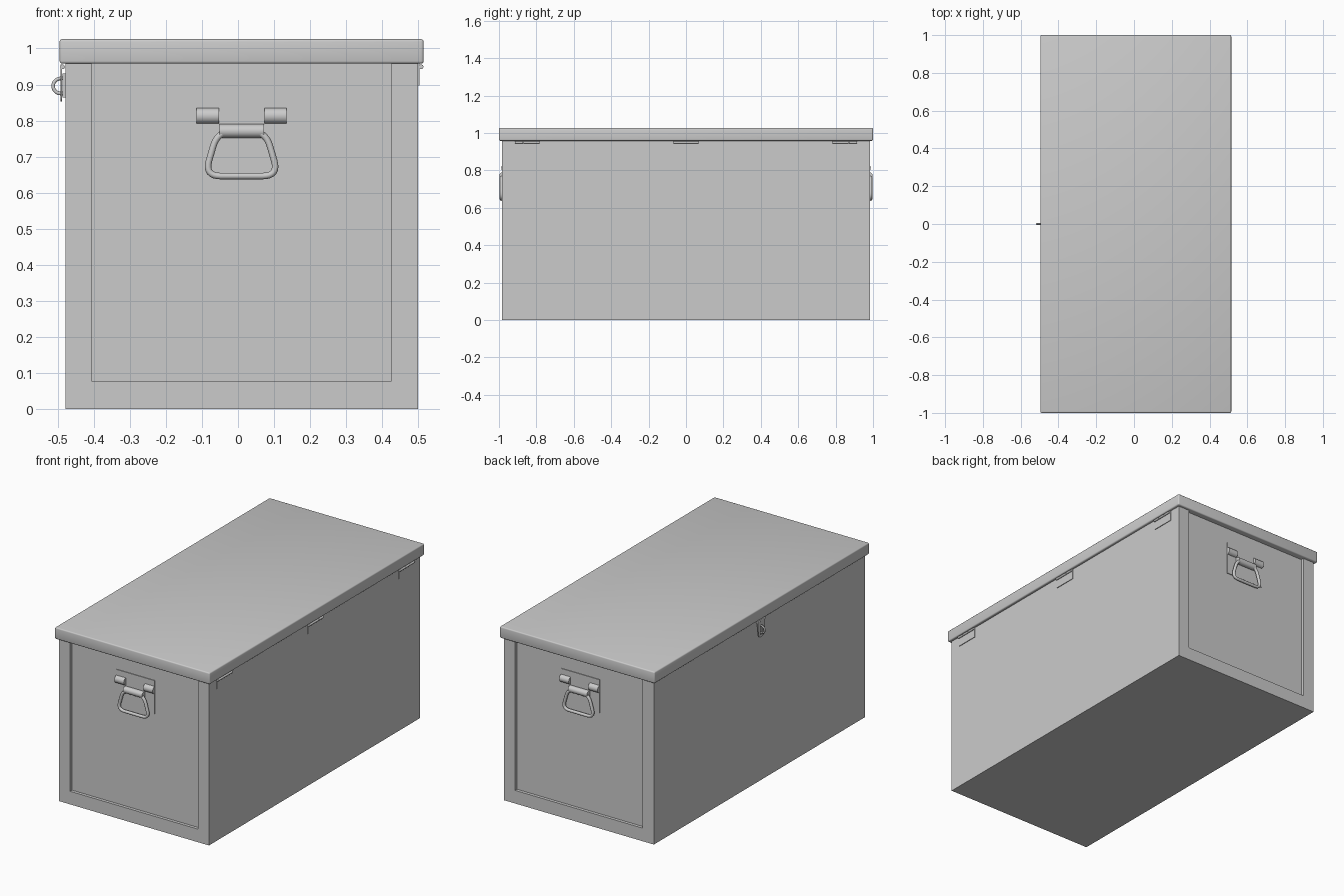
import bpy, bmesh, math
from mathutils import Vector, Matrix

if "Cube" in bpy.data.objects:
    bpy.data.objects.remove(bpy.data.objects["Cube"])

CX = 0.01  # body and end handles are centred slightly off x = 0


def activate(ob):
    bpy.ops.object.select_all(action='DESELECT')
    ob.select_set(True)
    bpy.context.view_layer.objects.active = ob


def smooth(ob):
    activate(ob)
    bpy.ops.object.shade_smooth_by_angle(angle=math.radians(35))
    return ob


def from_bmesh(name, bm):
    me = bpy.data.meshes.new(name)
    bm.to_mesh(me)
    bm.free()
    ob = bpy.data.objects.new(name, me)
    bpy.context.collection.objects.link(ob)
    return ob


def box(name, lo, hi, bevel=0.0, segments=2):
    lo, hi = Vector(lo), Vector(hi)
    bm = bmesh.new()
    bmesh.ops.create_cube(bm, size=1, matrix=Matrix.Translation((lo + hi) / 2) @ Matrix.Diagonal((*(hi - lo), 1)))
    if bevel:
        bmesh.ops.bevel(bm, geom=bm.edges[:], offset=bevel, segments=segments, profile=0.5, affect='EDGES')
    ob = from_bmesh(name, bm)
    return smooth(ob) if bevel else ob


def cylinder(name, centre, radius, length, axis, sides=24):
    bm = bmesh.new()
    rot = Matrix.Rotation(math.pi / 2, 4, 'Y' if axis == 'X' else 'X')
    bmesh.ops.create_cone(bm, cap_ends=True, segments=sides, radius1=radius, radius2=radius,
                          depth=length, matrix=Matrix.Translation(centre) @ rot)
    return smooth(from_bmesh(name, bm))


def rounded(corners, r, steps=6):
    """Closed 2D outline with filleted corners."""
    out, n = [], len(corners)
    for i in range(n):
        p = Vector(corners[i])
        a = p + (Vector(corners[i - 1]) - p).normalized() * r
        b = p + (Vector(corners[(i + 1) % n]) - p).normalized() * r
        for k in range(steps + 1):
            t = k / steps
            out.append(a * (1 - t) ** 2 + p * 2 * t * (1 - t) + b * t * t)
    return out


def curve(name, splines, cyclic, **props):
    cu = bpy.data.curves.new(name, 'CURVE')
    for key, value in props.items():
        setattr(cu, key, value)
    for pts in splines:
        sp = cu.splines.new('POLY')
        sp.points.add(len(pts) - 1)
        for q, p in zip(sp.points, pts):
            q.co = (*p, 0, 1) if len(p) == 2 else (*p, 1)
        sp.use_cyclic_u = cyclic
    ob = bpy.data.objects.new(name, cu)
    bpy.context.collection.objects.link(ob)
    return ob


def tube(name, pts, radius, cyclic):
    ob = curve(name, [pts], cyclic, dimensions='3D', bevel_depth=radius,
               bevel_resolution=4, use_fill_caps=True)
    activate(ob)
    bpy.ops.object.convert(target='MESH')
    return smooth(bpy.context.object)


# Chest body with a recessed panel at each end
body = box("chest_body", (-0.479, -0.983, 0), (0.499, 0.983, 0.965))
for s, end in ((-1, "front"), (1, "back")):
    y0, y1 = sorted((s * 0.965, s * 1.05))
    cutter = box(end + "_panel_cutter", (CX - 0.416, y0, 0.077), (CX + 0.416, y1, 1.0))
    cutter.hide_render = True
    cutter.hide_set(True)
    mod = body.modifiers.new(end + "_recess", 'BOOLEAN')
    mod.operation = 'DIFFERENCE'
    mod.solver = 'EXACT'
    mod.object = cutter

# Overhanging lid
box("lid", (-0.495, -1, 0.958), (0.515, 1, 1.026), bevel=0.007, segments=3)

# Carrying handle on both ends
for s, end in ((-1, "front"), (1, "back")):
    y0, y1 = sorted((s * 0.960, s * 0.969))
    box(end + "_handle_plate", (CX - 0.125, y0, 0.671), (CX + 0.125, y1, 0.868))
    for side, name in ((-1, "left"), (1, "right")):
        cylinder(f"{end}_{name}_handle_knuckle", (CX + side * 0.094, s * 0.966, 0.813), 0.022, 0.062, 'X')
    cylinder(end + "_handle_sleeve", (CX, s * 0.979, 0.771), 0.019, 0.124, 'X')
    outline = rounded([(-0.066, 0.772), (0.066, 0.772), (0.103, 0.646), (-0.103, 0.646)], 0.045, 8)
    tube(end + "_handle_loop", [(CX + p.x, s * 0.987, p.y) for p in outline], 0.009, True)

# Three hinges along the right side
for i, y in enumerate((-0.848, 0, 0.848)):
    box(f"hinge_leaf_{i}", (0.497, y - 0.066, 0.897), (0.503, y + 0.066, 0.958))
    for k in (-1, 0, 1):
        cylinder(f"hinge_knuckle_{i}_{k + 1}", (0.508, y + k * 0.044, 0.949), 0.0065, 0.043, 'Y', 16)

# Hasp on the left side: strap with slot, base plate, pivot and staple
strap = rounded([(-0.034, 0.955), (-0.034, 0.915), (-0.022, 0.853), (0.022, 0.853), (0.034, 0.915), (0.034, 0.955)], 0.016)
slot = rounded([(-0.01, 0.925), (-0.01, 0.866), (0.01, 0.866), (0.01, 0.925)], 0.0099)
hasp = curve("hasp_strap", [strap, slot], True, dimensions='2D', fill_mode='BOTH', extrude=0.002)
hasp.rotation_euler = (math.pi / 2, 0, math.pi / 2)
hasp.location.x = -0.490
box("staple_plate", (-0.487, -0.02, 0.864), (-0.477, 0.02, 0.930))
cylinder("hasp_pivot", (-0.487, 0, 0.949), 0.0065, 0.068, 'Y', 16)
arc = [(-0.492 - 0.021 * math.sin(a), 0, 0.896 + 0.021 * math.cos(a))
       for a in (math.pi * k / 14 for k in range(15))]
tube("staple_loop", [(-0.48, 0, 0.917)] + arc + [(-0.48, 0, 0.875)], 0.005, False)
